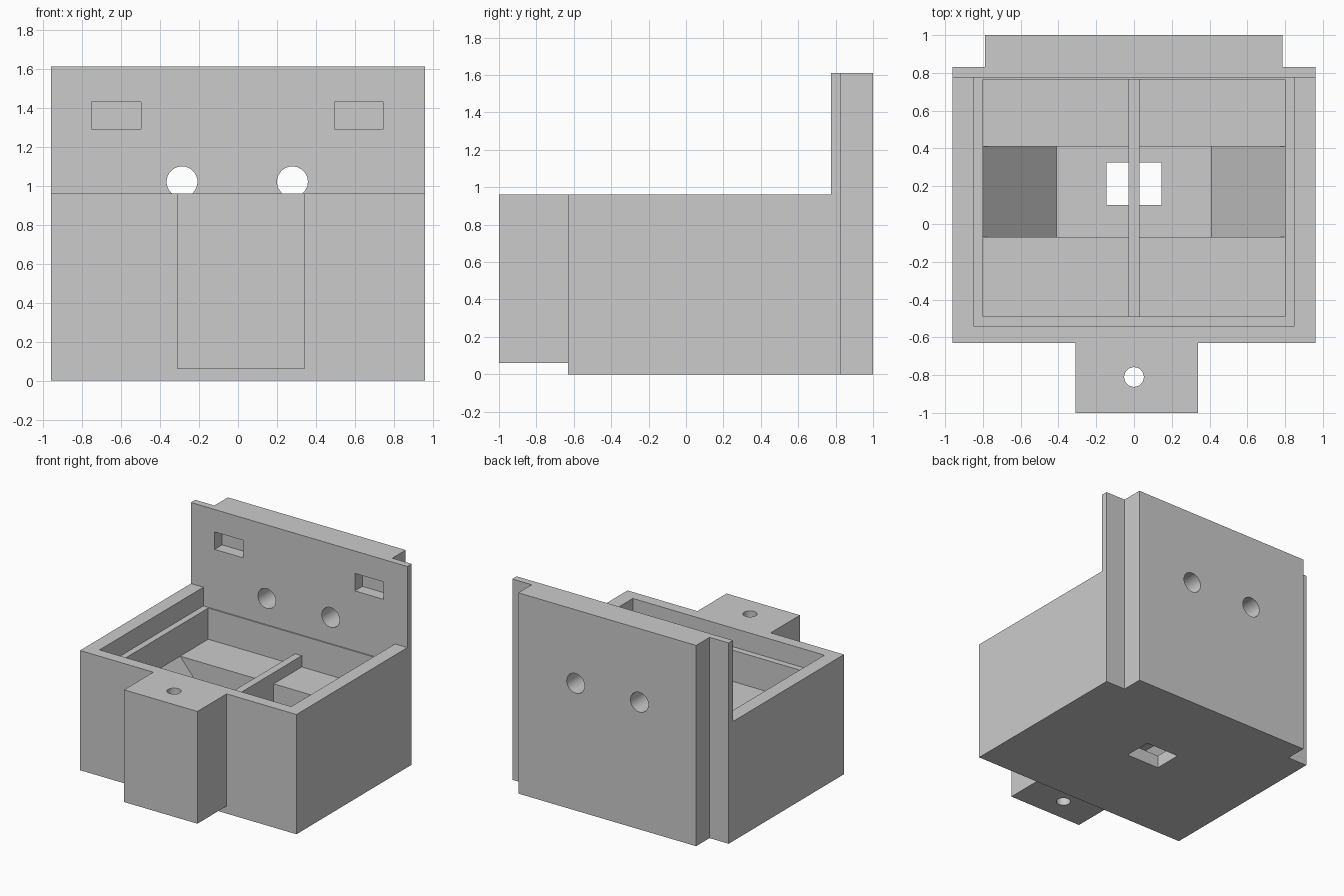
import bpy
import bmesh
from math import pi
from mathutils import Matrix, Vector

cube = bpy.data.objects.get("Cube")
if cube:
    bpy.data.objects.remove(cube)

grey = bpy.data.materials.new("plain grey")
grey.use_nodes = True
colour = (0.6, 0.6, 0.6, 1)
grey.diffuse_color = colour
grey.node_tree.nodes["Principled BSDF"].inputs["Base Color"].default_value = colour


def finish(name, bm):
    bmesh.ops.recalc_face_normals(bm, faces=bm.faces)
    mesh = bpy.data.meshes.new(name)
    bm.to_mesh(mesh)
    bm.free()
    mesh.materials.append(grey)
    obj = bpy.data.objects.new(name, mesh)
    bpy.context.collection.objects.link(obj)
    return obj


def prism(name, points, sweep):
    """Extrude a closed outline along a vector."""
    bm = bmesh.new()
    face = bm.faces.new([bm.verts.new(p) for p in points])
    new = bmesh.ops.extrude_face_region(bm, geom=[face])["geom"]
    verts = [v for v in new if isinstance(v, bmesh.types.BMVert)]
    bmesh.ops.translate(bm, verts=verts, vec=Vector(sweep))
    return finish(name, bm)


def box(name, x, y, z):
    base = [(x[0], y[0], z[0]), (x[1], y[0], z[0]),
            (x[1], y[1], z[0]), (x[0], y[1], z[0])]
    return prism(name, base, (0, 0, z[1] - z[0]))


def rod(name, centre, radius, length, along_y=False):
    bm = bmesh.new()
    turn = Matrix.Rotation(pi / 2 if along_y else 0, 4, "X")
    bmesh.ops.create_cone(bm, cap_ends=True, segments=48, radius1=radius,
                          radius2=radius, depth=length,
                          matrix=Matrix.Translation(centre) @ turn)
    return finish(name, bm)


def combine(target, other, operation):
    """Apply a boolean and discard the helper."""
    other.hide_render = True
    mod = target.modifiers.new(other.name, "BOOLEAN")
    mod.operation = operation
    mod.solver = "EXACT"
    mod.object = other
    bpy.context.view_layer.objects.active = target
    bpy.ops.object.modifier_apply(modifier=mod.name)
    bpy.data.objects.remove(other)


# Box with a tall back plate, swept from its side outline
outline = [(-0.63, 0), (0.83, 0), (0.83, 1.61), (0.775, 1.61), (0.775, 0.96), (-0.63, 0.96)]
housing = prism("housing", [(-0.96, y, z) for y, z in outline], (1.92, 0, 0))

# Rear rail and front mounting tab
combine(housing, box("rear_rail", (-0.79, 0.787), (0.8, 1), (0, 1.61)), "UNION")
combine(housing, box("front_tab", (-0.31, 0.34), (-1, -0.58), (0.06, 0.96)), "UNION")

# Lid recess, inner chamber, sloped trough and floor opening
combine(housing, box("lid_recess", (-0.85, 0.85), (-0.54, 0.775), (0.81, 1.1)), "DIFFERENCE")
combine(housing, box("chamber", (-0.8, 0.8), (-0.49, 0.765), (0.56, 0.9)), "DIFFERENCE")
trough = [(-0.8, 0.56), (-0.41, 0.1), (0.41, 0.1), (0.8, 0.56), (0.8, 0.7), (-0.8, 0.7)]
combine(housing, prism("trough", [(x, -0.07, z) for x, z in trough], (0, 0.48, 0)), "DIFFERENCE")
combine(housing, box("floor_opening", (-0.145, 0.145), (0.1, 0.325), (-0.1, 0.3)), "DIFFERENCE")

# Screw hole in the tab
combine(housing, rod("tab_hole", (0, -0.81, 0.5), 0.052, 2), "DIFFERENCE")

# Paired round holes and blind slots in the back plate
for side in (-1, 1):
    x = side * 0.283 - 0.004
    combine(housing, rod("plate_hole", (x, 0.9, 1.02), 0.079, 0.6, True), "DIFFERENCE")
    x = side * 0.622 - 0.002
    combine(housing, box("plate_slot", (x - 0.126, x + 0.126), (0.7, 0.87), (1.29, 1.43)), "DIFFERENCE")

# Middle wall, bridging the floor opening
combine(housing, box("divider", (-0.03, 0.03), (-0.5, 0.768), (0.1, 0.65)), "UNION")

bpy.ops.object.select_all(action="DESELECT")
housing.select_set(True)
bpy.context.view_layer.objects.active = housing
bpy.ops.object.shade_smooth_by_angle()
